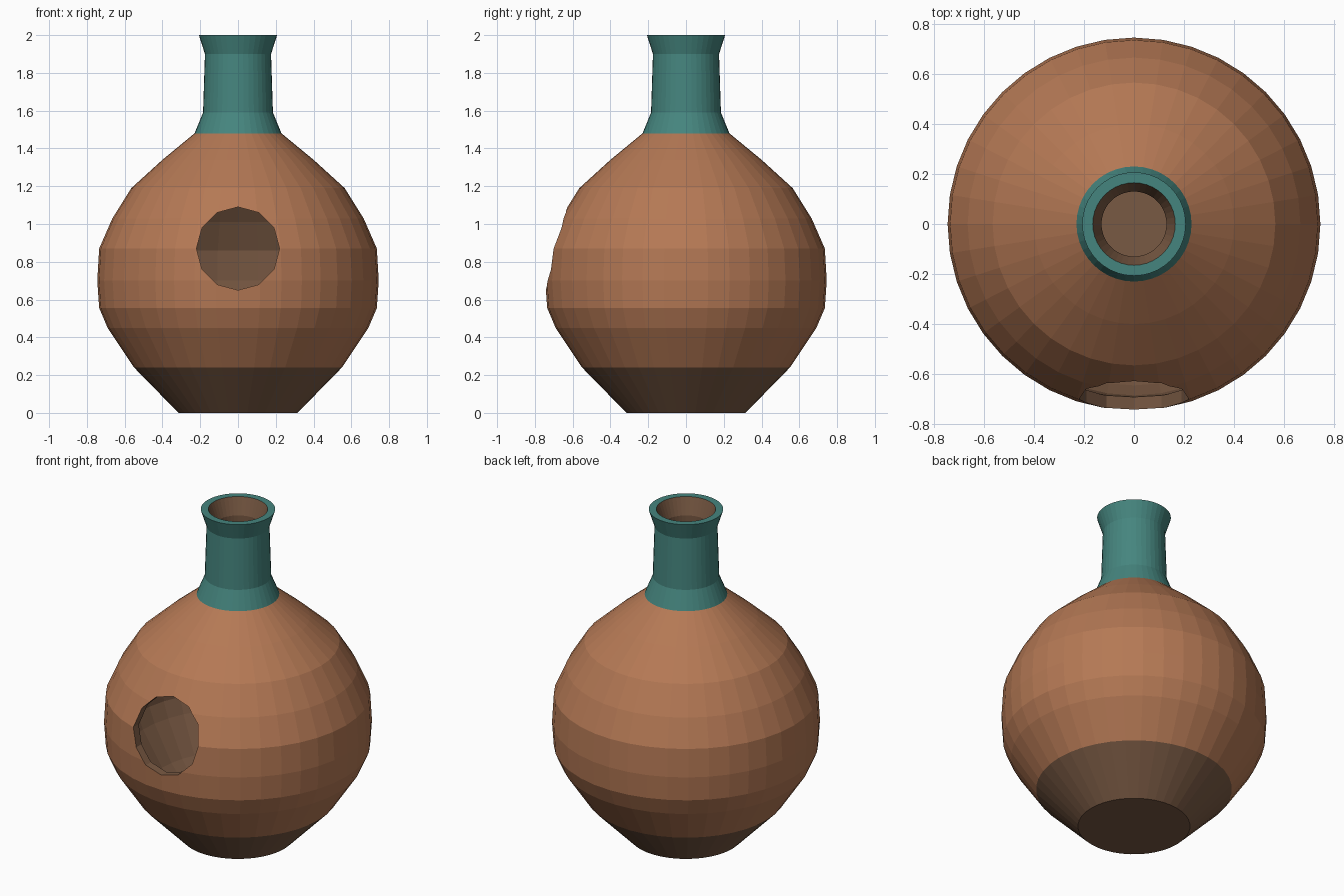
import bpy
import math

cube = bpy.data.objects.get("Cube")
if cube:
    bpy.data.objects.remove(cube, do_unlink=True)

SIDES = 40


def material(name, rgb):
    mat = bpy.data.materials.new(name)
    mat.use_nodes = True
    mat.diffuse_color = (*rgb, 1)
    mat.node_tree.nodes["Principled BSDF"].inputs["Base Color"].default_value = (*rgb, 1)
    return mat


terracotta = material("terracotta", (0.46, 0.19, 0.09))
dark_clay = material("dark clay", (0.19, 0.10, 0.056))
teal = material("teal glaze", (0.06, 0.235, 0.21))


def lathe(name, profile, mats, rule, closed=False):
    """Revolve (radius, z) points; rule(i) gives the material of profile segment i."""
    verts, rings, faces, slots = [], [], [], []
    for r, z in profile:
        start = len(verts)
        if r == 0:
            verts.append((0, 0, z))
            rings.append([start] * SIDES)
            continue
        for k in range(SIDES):
            a = math.tau * k / SIDES
            verts.append((r * math.cos(a), r * math.sin(a), z))
        rings.append(list(range(start, start + SIDES)))
    for i in range(len(rings) - 1):
        low, high = rings[i], rings[i + 1]
        for k in range(SIDES):
            n = (k + 1) % SIDES
            quad = (low[k], low[n], high[n], high[k])
            faces.append(tuple(dict.fromkeys(quad)))
            slots.append(rule(i))
    mesh = bpy.data.meshes.new(name)
    mesh.from_pydata(verts, [], faces)
    for m in mats:
        mesh.materials.append(m)
    mesh.polygons.foreach_set("material_index", slots)
    mesh.update()
    obj = bpy.data.objects.new(name, mesh)
    bpy.context.collection.objects.link(obj)
    return obj


# Body: hollow shell, dark foot and dark inside
outer = [(0, 0), (0.315, 0), (0.55, 0.24), (0.69, 0.45), (0.735, 0.555),
         (0.745, 0.70), (0.735, 0.87), (0.665, 1.03), (0.565, 1.19),
         (0.40, 1.34), (0.23, 1.48)]
inner = [(0.18, 1.48), (0.37, 1.30), (0.525, 1.16), (0.62, 1.01), (0.685, 0.86),
         (0.695, 0.70), (0.685, 0.565), (0.645, 0.475), (0.515, 0.275),
         (0.295, 0.05), (0, 0.05)]
body = lathe("body", outer + inner, [terracotta, dark_clay],
             lambda i: 0 if 2 <= i < len(outer) - 1 else 1)

# Neck: glazed outside and lip, dark inside
neck_outer = [(0.23, 1.48), (0.185, 1.59), (0.175, 1.90), (0.207, 2.0)]
neck_inner = [(0.165, 2.0), (0.13, 1.90), (0.137, 1.59), (0.18, 1.48)]
neck = lathe("neck", neck_outer + neck_inner, [teal, dark_clay],
             lambda i: 0 if i < len(neck_outer) else 1)

# Round opening cut through the front wall
bpy.ops.mesh.primitive_cylinder_add(vertices=12, radius=0.22, depth=0.7,
                                    location=(0, -0.75, 0.87),
                                    rotation=(math.pi / 2, 0, 0))
cutter = bpy.context.object
cutter.name = "opening_cutter"
cutter.data.materials.append(dark_clay)
cutter.hide_render = True

cut = body.modifiers.new("opening", "BOOLEAN")
cut.operation = "DIFFERENCE"
cut.solver = "EXACT"
cut.material_mode = "TRANSFER"
cut.object = cutter
bpy.ops.object.select_all(action="DESELECT")
bpy.context.view_layer.objects.active = body
body.select_set(True)
bpy.ops.object.modifier_apply(modifier=cut.name)
bpy.data.objects.remove(cutter, do_unlink=True)
